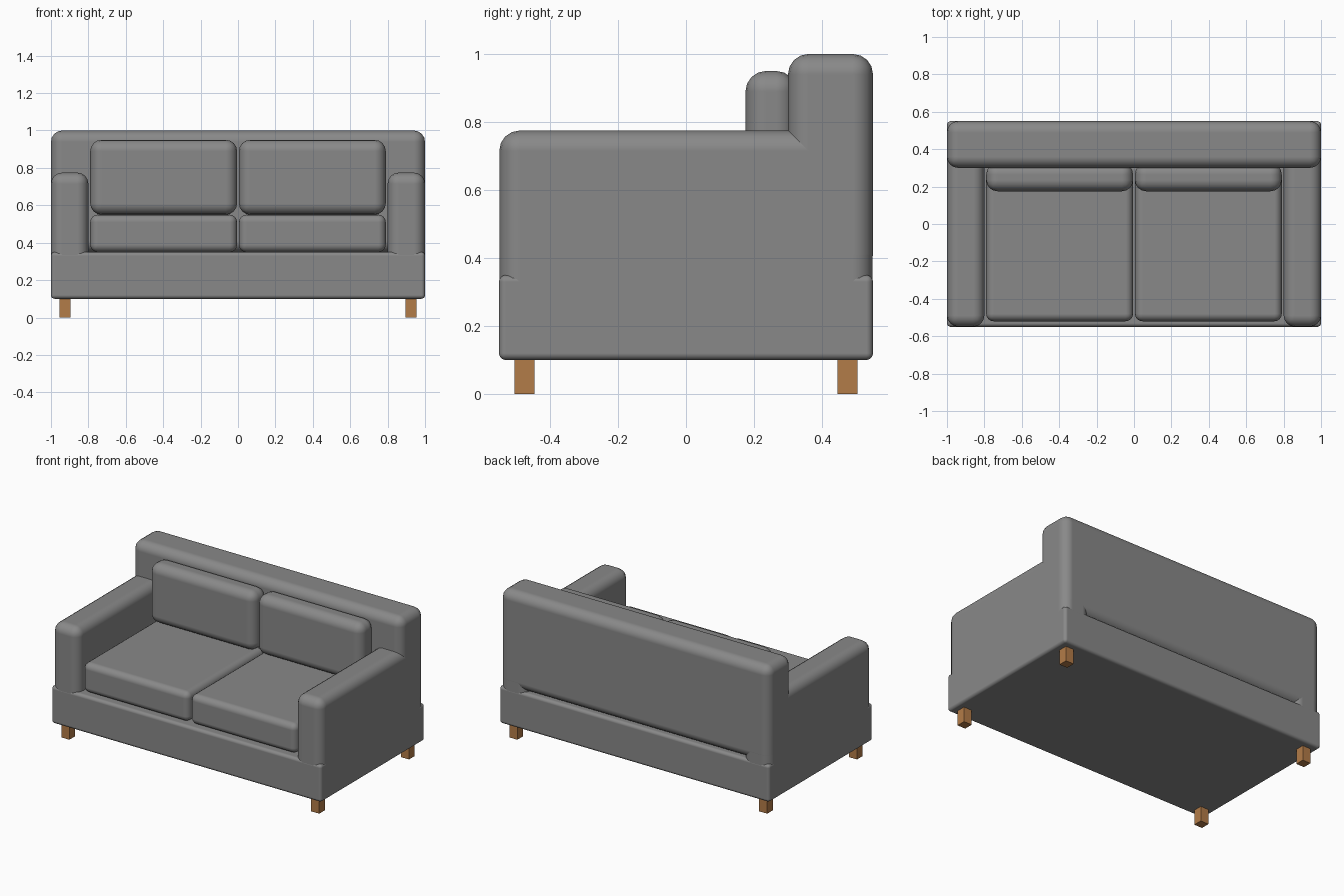
import bpy, bmesh, math
from mathutils import Vector

if "Cube" in bpy.data.objects:
    bpy.data.objects.remove(bpy.data.objects["Cube"])


def material(name, rgb):
    m = bpy.data.materials.new(name)
    m.diffuse_color = (*rgb, 1.0)
    m.use_nodes = True
    m.node_tree.nodes["Principled BSDF"].inputs["Base Color"].default_value = m.diffuse_color
    return m


FABRIC = material("grey_fabric", (0.25, 0.25, 0.25))
WOOD = material("brown_wood", (0.45, 0.2, 0.065))


def box(name, lo, hi, mat, radius=0.0, segments=4):
    """Axis-aligned box between two corners, with optional rounded edges."""
    lo, hi = Vector(lo), Vector(hi)
    mesh = bpy.data.meshes.new(name)
    bm = bmesh.new()
    bmesh.ops.create_cube(bm, size=1.0)
    bmesh.ops.scale(bm, vec=hi - lo, verts=bm.verts)
    bmesh.ops.translate(bm, vec=(lo + hi) / 2, verts=bm.verts)
    bm.to_mesh(mesh)
    bm.free()
    mesh.materials.append(mat)
    obj = bpy.data.objects.new(name, mesh)
    bpy.context.collection.objects.link(obj)
    if radius:
        bevel = obj.modifiers.new("rounded_edges", 'BEVEL')
        bevel.width = radius
        bevel.segments = segments
        bevel.limit_method = 'NONE'
        bevel.harden_normals = True
        mesh.shade_smooth()
    return obj


def pair(name, x0, x1, y, z, mat, radius=0.0):
    """Left and right copies of a box spanning x0..x1 from the centre."""
    box(name + "_right", (x0, y[0], z[0]), (x1, y[1], z[1]), mat, radius)
    box(name + "_left", (-x1, y[0], z[0]), (-x0, y[1], z[1]), mat, radius)


# Frame: base and backrest
box("base", (-1, -0.55, 0.1), (1, 0.55, 0.35), FABRIC, 0.02)
box("backrest", (-1, 0.3, 0.35), (1, 0.55, 1.0), FABRIC, 0.06)

# Arms run the full depth and sink into the base
pair("arm", 0.8, 1.0, (-0.549, 0.549), (0.225, 0.775), FABRIC, 0.06)

# Cushions
pair("seat_cushion", 0.005, 0.79, (-0.52, 0.3), (0.35, 0.55), FABRIC, 0.04)
pair("back_cushion", 0.005, 0.79, (0.175, 0.325), (0.55, 0.95), FABRIC, 0.06)

# Legs
for label, y in (("front_leg", -0.475), ("back_leg", 0.475)):
    pair(label, 0.895, 0.955, (y - 0.03, y + 0.03), (0.0, 0.102), WOOD)
